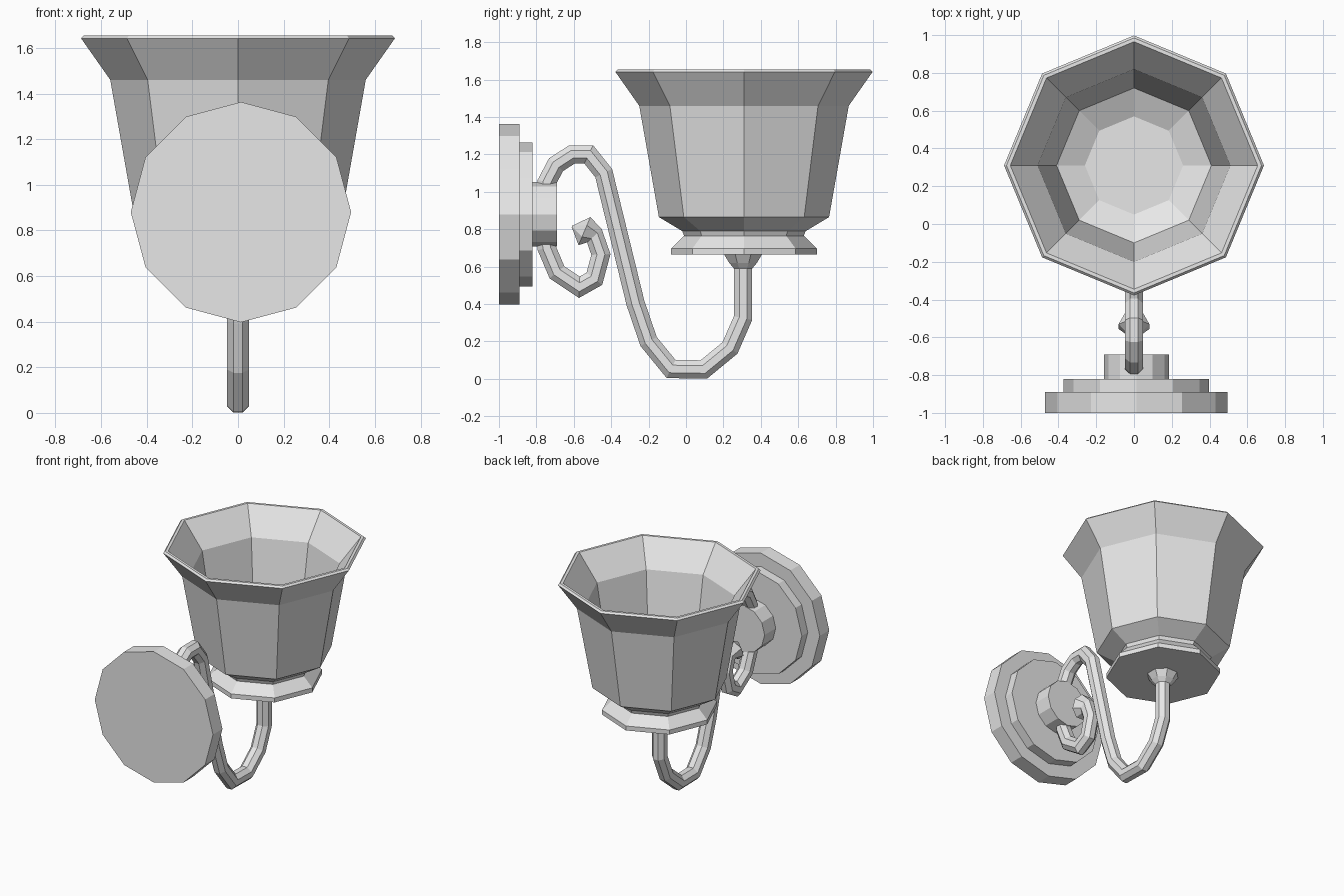
import bpy, bmesh, math
from mathutils import Vector

if "Cube" in bpy.data.objects:
    bpy.data.objects.remove(bpy.data.objects["Cube"])

# Single plain grey material
GREY = (0.8, 0.8, 0.8, 1.0)
grey = bpy.data.materials.new("light_grey")
grey.use_nodes = True
grey.diffuse_color = GREY
grey.node_tree.nodes["Principled BSDF"].inputs["Base Color"].default_value = GREY


def ring(centre, u, v, ru, rv, sides, turn=0.0):
    """Polygon of points around a centre in the plane of u and v."""
    angles = [turn + math.tau * i / sides for i in range(sides)]
    return [centre + u * ru * math.cos(a) + v * rv * math.sin(a) for a in angles]


def loft(name, rings):
    """Skin a list of rings and cap both ends."""
    bm = bmesh.new()
    loops = [[bm.verts.new(p) for p in r] for r in rings]
    for a, b in zip(loops, loops[1:]):
        for i in range(len(a)):
            j = (i + 1) % len(a)
            bm.faces.new((a[i], a[j], b[j], b[i]))
    bm.faces.new(loops[0][::-1])
    bm.faces.new(loops[-1])
    bmesh.ops.recalc_face_normals(bm, faces=bm.faces)
    mesh = bpy.data.meshes.new(name)
    bm.to_mesh(mesh)
    bm.free()
    mesh.materials.append(grey)
    obj = bpy.data.objects.new(name, mesh)
    bpy.context.collection.objects.link(obj)
    return obj


X, Y, Z = Vector((1, 0, 0)), Vector((0, 1, 0)), Vector((0, 0, 1))


def lathe(name, origin, axis, u, v, profile, sides):
    """Faceted turned part from (radius, distance along axis) pairs."""
    return loft(name, [ring(origin + axis * h, u, v, r, r, sides) for r, h in profile])


def tube(name, path):
    """Octagonal mitred tube along (y, z, radius) points in the middle plane."""
    pts = [Vector((0, y, z)) for y, z, r in path]
    rings = []
    for i, p in enumerate(pts):
        d_in = (p - pts[max(i - 1, 0)]).normalized()
        d_out = (pts[min(i + 1, len(pts) - 1)] - p).normalized()
        tangent = (d_in + d_out).normalized()
        mitre = 1 / max(tangent.dot(d_out if i == 0 else d_in), 0.7)
        r = path[i][2]
        rings.append(ring(p, X, tangent.cross(X), r, r * mitre, 8, math.pi / 8))
    return loft(name, rings)


# Stepped wall plate and boss
plate_centre = Vector((0.013, 0, 0.88))
for name, r, y0, y1 in (("wall_plate", 0.483, -1.0, -0.89),
                        ("wall_plate_step", 0.385, -0.89, -0.82),
                        ("wall_plate_boss", 0.172, -0.82, -0.69)):
    lathe(name, plate_centre, Y, X, Z, [(r, y0), (r, y1)], 12)

# Bell shade: outside up, over the rim, inside down to the floor
lamp_centre = Vector((0, 0.31, 0))
lathe("shade", lamp_centre, Z, X, Y,
      [(0.33, 0.79), (0.455, 0.865), (0.56, 1.46), (0.688, 1.642), (0.675, 1.655),
       (0.655, 1.655), (0.51, 1.47), (0.41, 0.88), (0.26, 0.81)], 8)

# Neck and flared collar carrying the shade
lathe("shade_collar", lamp_centre, Z, X, Y,
      [(0.39, 0.664), (0.39, 0.697), (0.32, 0.765), (0.33, 0.79)], 8)

# Swan-neck arm, flaring where it meets the collar
T = 0.053
arm = [(-0.75, 1.0), (-0.745, 1.05), (-0.695, 1.145), (-0.61, 1.2), (-0.52, 1.2),
       (-0.44, 1.1), (-0.27, 0.405), (-0.2, 0.2), (-0.08, 0.053), (0.095, 0.05),
       (0.235, 0.165), (0.305, 0.325), (0.305, 0.59)]
tube("arm", [(y, z, T) for y, z in arm] + [(0.305, 0.62, 0.08), (0.305, 0.666, 0.11)])

# Lower scroll with a pointed bud
scroll = [(-0.75, 0.76), (-0.745, 0.7), (-0.69, 0.57), (-0.57, 0.49),
          (-0.49, 0.535), (-0.455, 0.665), (-0.49, 0.765)]
tube("scroll", [(y, z, T) for y, z in scroll] + [(-0.543, 0.79, 0.088), (-0.61, 0.815, 0.004)])
